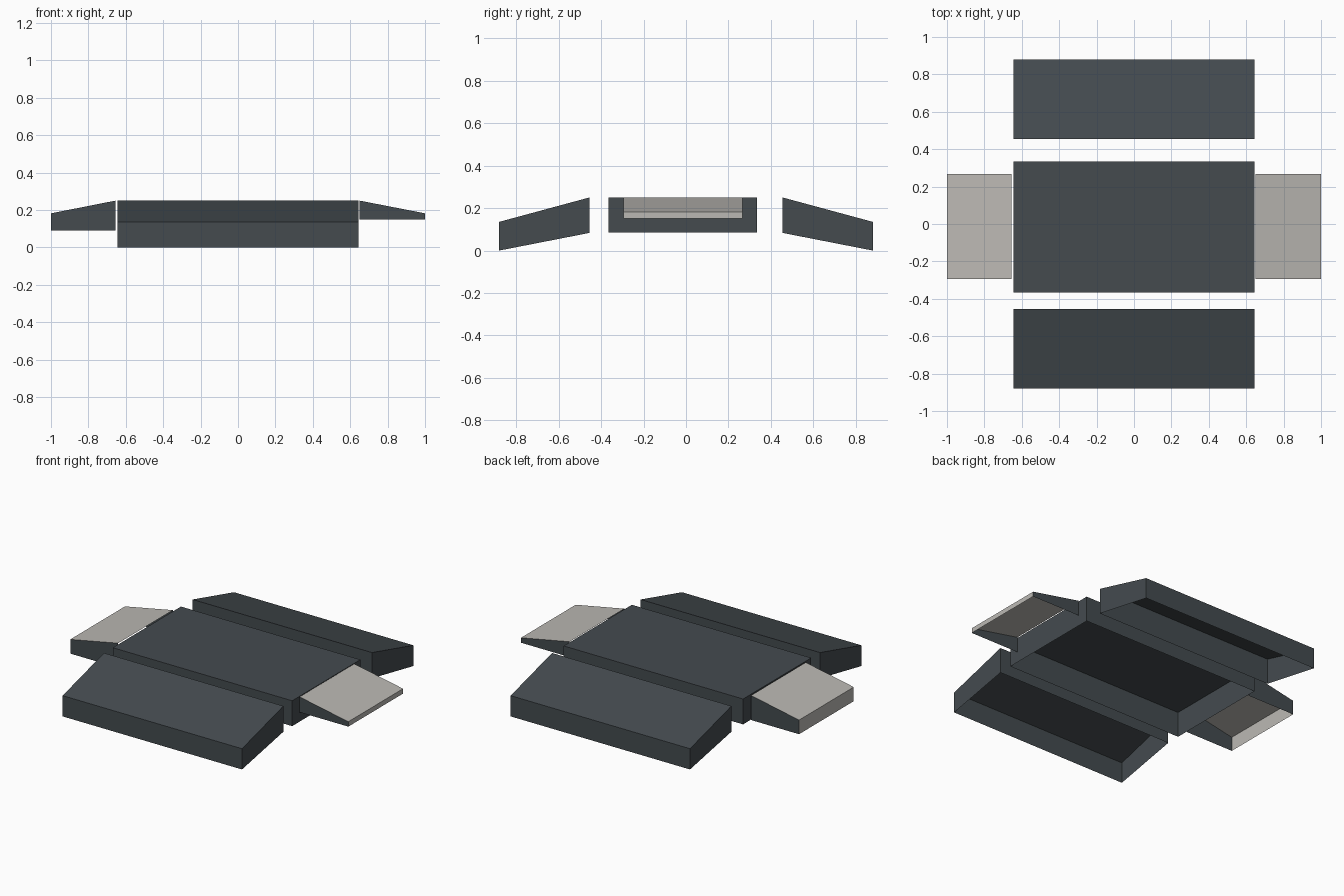
import bpy, bmesh

if "Cube" in bpy.data.objects:
    bpy.data.objects.remove(bpy.data.objects["Cube"])


def material(name, rgb):
    m = bpy.data.materials.new(name)
    m.diffuse_color = (*rgb, 1)
    m.use_nodes = True
    m.node_tree.nodes["Principled BSDF"].inputs["Base Color"].default_value = m.diffuse_color
    return m


DARK = material("dark slate", (0.058, 0.070, 0.078))
LIGHT = material("light grey", (0.50, 0.485, 0.455))


def shell(name, x, y, inner, outer, axis=None, sign=1, open_inner=False, light=False):
    """Open-bottomed shell; inner/outer are (bottom, top) heights at the two ends of axis."""
    bm = bmesh.new()

    def heights(px, py):
        if axis is None:
            return inner
        p, r = (px, x) if axis == 0 else (py, y)
        t = (p - r[0]) / (r[1] - r[0])
        if sign < 0:
            t = 1 - t
        return [a + (b - a) * t for a, b in zip(inner, outer)]

    corners = [(x[0], y[0]), (x[1], y[0]), (x[1], y[1]), (x[0], y[1])]
    low = [bm.verts.new((*c, heights(*c)[0])) for c in corners]
    top = [bm.verts.new((*c, heights(*c)[1])) for c in corners]
    roof = bm.faces.new(top)
    roof.material_index = int(light)
    for i in range(4):
        j = (i + 1) % 4
        f = bm.faces.new((low[i], low[j], top[j], top[i]))
        f.normal_update()
        # the outer end wall shares the roof colour
        if light and f.normal[axis] * sign > 0.5:
            f.material_index = 1
        if open_inner and f.normal[axis] * sign < -0.5:
            bm.faces.remove(f)
    me = bpy.data.meshes.new(name)
    bm.to_mesh(me)
    bm.free()
    me.materials.append(DARK)
    me.materials.append(LIGHT)
    ob = bpy.data.objects.new(name, me)
    bpy.context.collection.objects.link(ob)
    return ob


# flat centre deck
shell("centre_deck", (-0.645, 0.645), (-0.365, 0.335), (0.085, 0.25), None)

# sloping front and back panels
for name, s in (("front_panel", -1), ("back_panel", 1)):
    shell(name, (-0.645, 0.645), tuple(sorted((0.455 * s, 0.88 * s))),
          (0.083, 0.25), (0.0, 0.135), axis=1, sign=s)

# light side wings, open towards the deck
shell("left_wing", (-1.0, -0.655), (-0.295, 0.267), (0.09, 0.25), (0.09, 0.182),
      axis=0, sign=-1, open_inner=True, light=True)
shell("right_wing", (0.65, 1.0), (-0.295, 0.267), (0.15, 0.25), (0.15, 0.182),
      axis=0, sign=1, open_inner=True, light=True)
